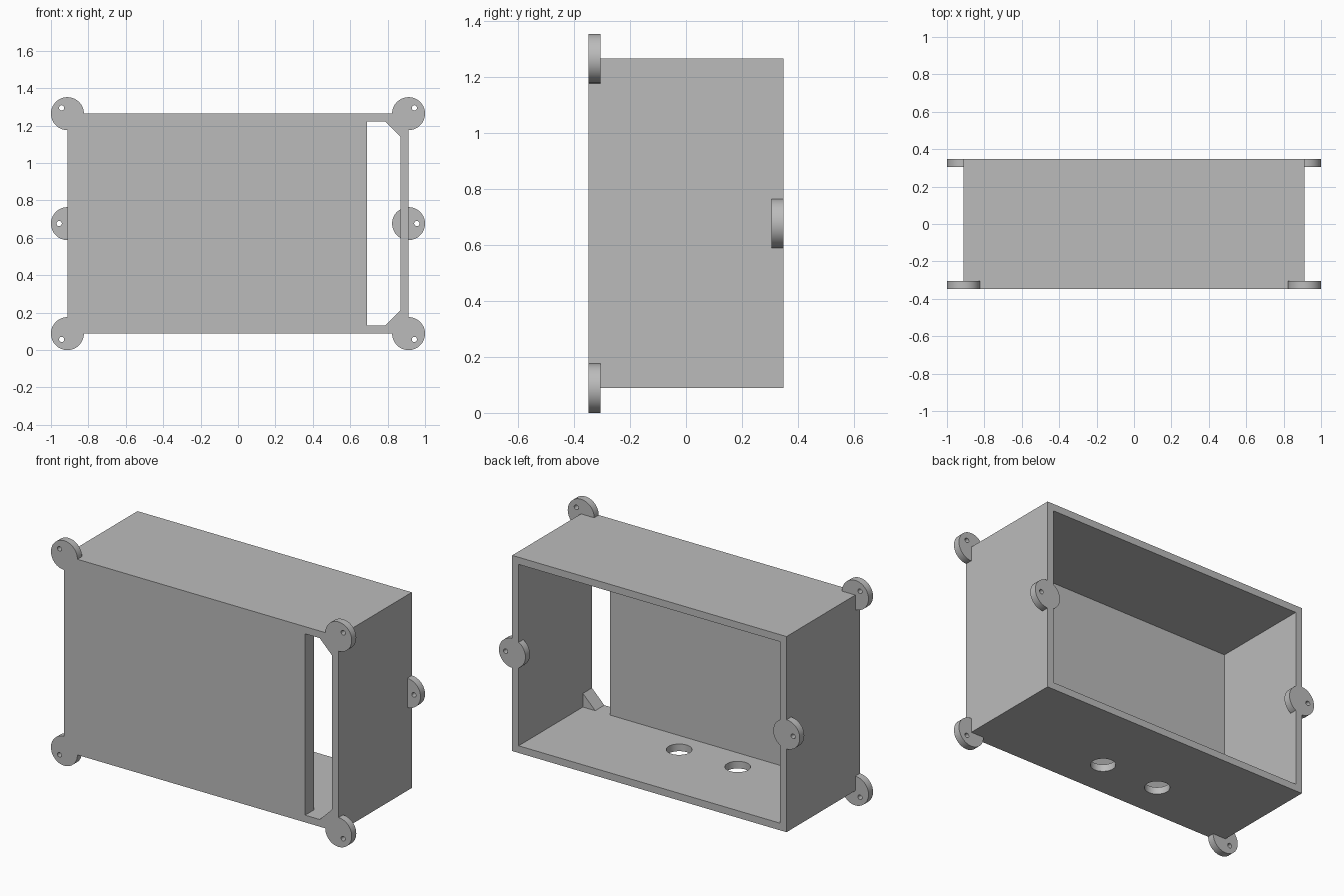
import bpy
import bmesh
from math import cos, sin, tau, radians
from mathutils import Vector

if "Cube" in bpy.data.objects:
    bpy.data.objects.remove(bpy.data.objects["Cube"], do_unlink=True)

# Overall sizes
HALF_X, HALF_Y = 0.912, 0.348
BOTTOM, TOP = 0.088, 1.264
WALL = 0.043
FRONT_WALL = 2 * WALL
LUG_RADIUS, PIN_RADIUS = 0.088, 0.014
MIDDLE = (BOTTOM + TOP) / 2

grey = bpy.data.materials.new("plain grey")
grey.use_nodes = True
colour = (0.5, 0.5, 0.5, 1)
grey.diffuse_color = colour
grey.node_tree.nodes["Principled BSDF"].inputs["Base Color"].default_value = colour


def prism(name, outline, start, end, axis="Y"):
    """Extrude a 2D outline along y (outline in x, z) or z (outline in x, y)."""
    place = (lambda a, b: (a, start, b)) if axis == "Y" else (lambda a, b: (a, b, start))
    shift = Vector((0, end - start, 0) if axis == "Y" else (0, 0, end - start))
    bm = bmesh.new()
    face = bm.faces.new([bm.verts.new(place(a, b)) for a, b in outline])
    grown = bmesh.ops.extrude_face_region(bm, geom=[face])
    moved = [v for v in grown["geom"] if isinstance(v, bmesh.types.BMVert)]
    bmesh.ops.translate(bm, verts=moved, vec=shift)
    bmesh.ops.recalc_face_normals(bm, faces=bm.faces)
    mesh = bpy.data.meshes.new(name)
    bm.to_mesh(mesh)
    bm.free()
    mesh.materials.append(grey)
    obj = bpy.data.objects.new(name, mesh)
    bpy.context.collection.objects.link(obj)
    return obj


def rectangle(x0, x1, z0, z1):
    return [(x0, z0), (x1, z0), (x1, z1), (x0, z1)]


def circle(x, z, radius, steps=64):
    return [(x + radius * cos(tau * i / steps), z + radius * sin(tau * i / steps))
            for i in range(steps)]


def activate(obj):
    bpy.ops.object.select_all(action="DESELECT")
    obj.select_set(True)
    bpy.context.view_layer.objects.active = obj


def cut(obj, cutter):
    cutter.hide_render = True
    mod = obj.modifiers.new("cut", "BOOLEAN")
    mod.operation, mod.solver, mod.object = "DIFFERENCE", "EXACT", cutter
    activate(obj)
    bpy.ops.object.modifier_apply(modifier=mod.name)
    bpy.data.objects.remove(cutter, do_unlink=True)


def smooth(obj):
    activate(obj)
    bpy.ops.object.shade_smooth_by_angle(angle=radians(30))


# Case: a box open at the back, with a thicker front wall
inner_x, low, high = HALF_X - WALL, BOTTOM + WALL, TOP - WALL
case = prism("case", rectangle(-HALF_X, HALF_X, BOTTOM, TOP), -HALF_Y, HALF_Y)
cut(case, prism("cavity", rectangle(-inner_x, inner_x, low, high),
                -HALF_Y + FRONT_WALL, HALF_Y + 0.1))

# Front slot with two chamfered outer corners
slot_x, chamfer = 0.69, 0.082
slot = [(slot_x, low), (inner_x - chamfer, low), (inner_x, low + chamfer),
        (inner_x, high - chamfer), (inner_x - chamfer, high), (slot_x, high)]
cut(case, prism("slot", slot, -HALF_Y - 0.1, -HALF_Y + FRONT_WALL + 0.05))

# Two round cable holes through the floor
for x in (0.126, -0.263):
    cut(case, prism("cable_hole", circle(x, -0.115, 0.07), 0, low + 0.05, "Z"))
smooth(case)


def lug(name, x, z, pin_x, pin_z, y):
    """Round mounting lug with an off-centre pin hole."""
    obj = prism(name, circle(x, z, LUG_RADIUS), y, y + WALL)
    cut(obj, prism("pin_hole", circle(pin_x, pin_z, PIN_RADIUS, 32), y - 0.1, y + 0.1))
    smooth(obj)


# Lugs: four at the front corners, one halfway up each back edge
for side, sx in (("left", 1), ("right", -1)):
    for level, z, up in (("top", TOP, 1), ("bottom", BOTTOM, -1)):
        lug(f"front_{level}_{side}_lug", sx * HALF_X, z,
            sx * (HALF_X + 0.031), z + up * 0.031, -HALF_Y)
    lug(f"back_{side}_lug", sx * HALF_X, MIDDLE,
        sx * (HALF_X + 0.044), MIDDLE, HALF_Y - WALL)
